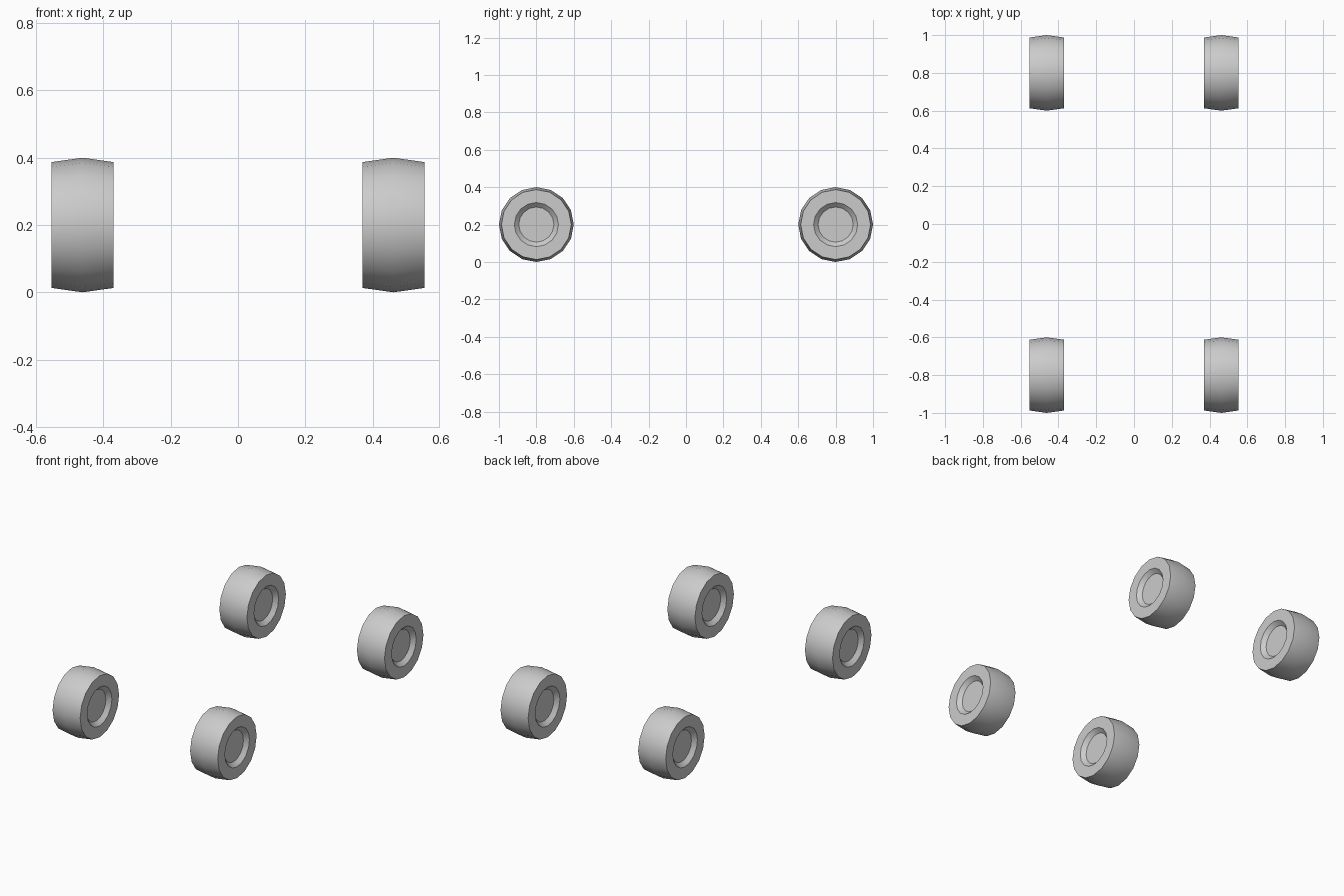
import bpy
import bmesh
from math import cos, sin, pi, radians

if "Cube" in bpy.data.objects:
    bpy.data.objects.remove(bpy.data.objects["Cube"])

SIDES = 16
RADIUS = 0.2
# (x offset, radius) from left hub disc across the tread to the right hub disc
PROFILE = [(-0.069, 0.094), (-0.0925, 0.118), (-0.0925, 0.187), (0, RADIUS),
           (0.0925, 0.187), (0.0925, 0.118), (0.069, 0.094)]


def wheel_mesh():
    bm = bmesh.new()
    rings = [[bm.verts.new((x, r * cos(2 * pi * i / SIDES), r * sin(2 * pi * i / SIDES)))
              for i in range(SIDES)] for x, r in PROFILE]
    for a, b in zip(rings, rings[1:]):
        for i in range(SIDES):
            j = (i + 1) % SIDES
            bm.faces.new((a[i], a[j], b[j], b[i]))
    # hub discs
    bm.faces.new(rings[0])
    bm.faces.new(rings[-1])
    bmesh.ops.recalc_face_normals(bm, faces=bm.faces)
    mesh = bpy.data.meshes.new("wheel")
    bm.to_mesh(mesh)
    bm.free()
    return mesh


# four wheels sharing one mesh
mesh = wheel_mesh()
wheels = []
for end, y in (("front", -0.8), ("rear", 0.8)):
    for side, x in (("left", -0.462), ("right", 0.462)):
        wheel = bpy.data.objects.new(f"{end}_{side}_wheel", mesh)
        wheel.location = (x, y, RADIUS)
        bpy.context.collection.objects.link(wheel)
        wheels.append(wheel)

# smooth tread, crisp rims
wheels[0].select_set(True)
bpy.context.view_layer.objects.active = wheels[0]
bpy.ops.object.shade_smooth_by_angle(angle=radians(30))
